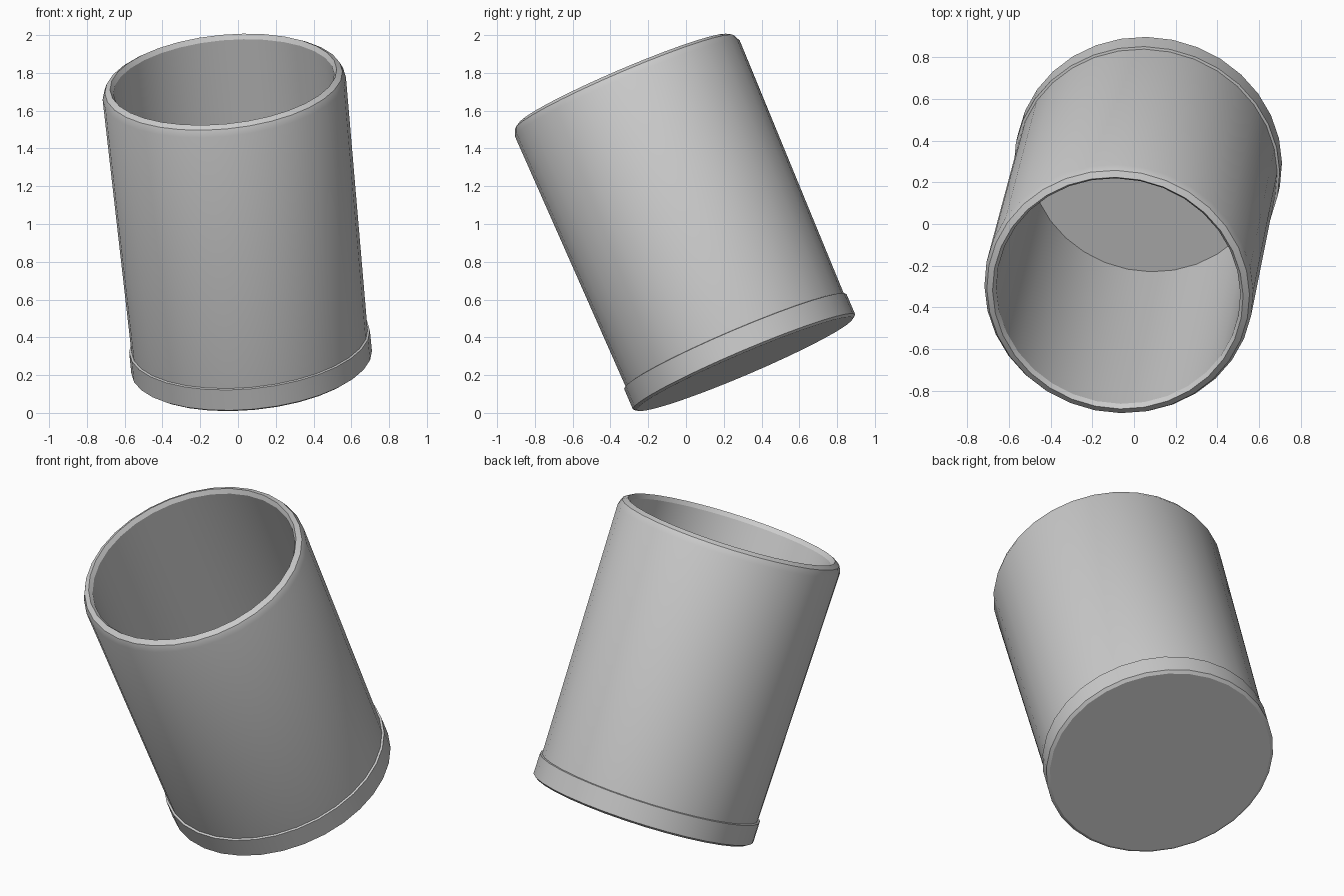
import bpy, bmesh, math
from mathutils import Vector, Matrix

if "Cube" in bpy.data.objects:
    bpy.data.objects.remove(bpy.data.objects["Cube"])

SIDES = 32
BASE = Vector((0.073, 0.312, 0.259))          # centre of the underside
AXIS = Vector((-0.0915, -0.391, 0.916)).normalized()
TILT = Matrix.Translation(BASE) @ Vector((0, 0, 1)).rotation_difference(AXIS).to_matrix().to_4x4()


def lathe(name, profile, closed=False):
    """Spin (radius, height) points round the tilted axis."""
    bm = bmesh.new()
    rings = []
    for r, h in profile:
        if r == 0:
            rings.append([bm.verts.new((0, 0, h))] * SIDES)
        else:
            rings.append([bm.verts.new((r * math.cos(2 * math.pi * i / SIDES),
                                        r * math.sin(2 * math.pi * i / SIDES), h))
                          for i in range(SIDES)])
    pairs = list(zip(rings, rings[1:]))
    if closed:
        pairs.append((rings[-1], rings[0]))
    for a, b in pairs:
        for i in range(SIDES):
            j = (i + 1) % SIDES
            quad = list(dict.fromkeys((a[i], a[j], b[j], b[i])))
            bm.faces.new(quad)
    bmesh.ops.recalc_face_normals(bm, faces=bm.faces)
    mesh = bpy.data.meshes.new(name)
    bm.to_mesh(mesh)
    bm.free()
    ob = bpy.data.objects.new(name, mesh)
    bpy.context.collection.objects.link(ob)
    ob.matrix_world = TILT
    bpy.ops.object.select_all(action='DESELECT')
    ob.select_set(True)
    bpy.context.view_layer.objects.active = ob
    bpy.ops.object.shade_smooth_by_angle(angle=math.radians(25))
    return ob


# hollow cup with base band, slight flare and bevelled lip
lathe("tilted_cup", [
    (0, 0.0), (0.622, 0.0), (0.64, 0.012),      # underside
    (0.64, 0.13), (0.628, 0.133),               # base band and step
    (0.647, 1.592),                             # outer wall
    (0.632, 1.628), (0.603, 1.645),             # rounded lip
    (0.587, 1.62),                              # inner lip bevel
    (0.575, 0.03), (0, 0.03),                   # inner wall and floor
])
